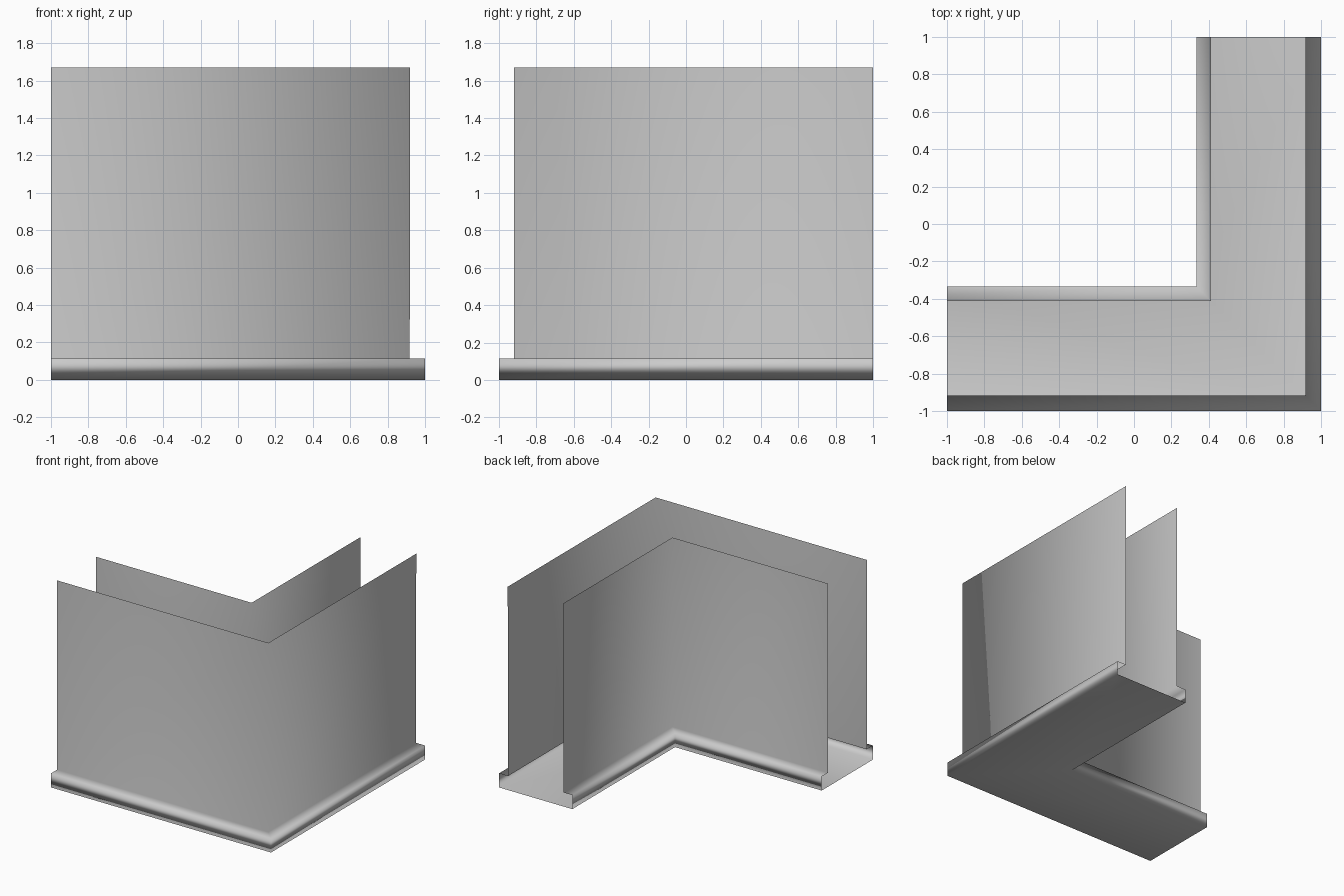
import bpy
import bmesh

cube = bpy.data.objects.get("Cube")
if cube:
    bpy.data.objects.remove(cube, do_unlink=True)

# One plain grey for the whole shell
grey = bpy.data.materials.new("plain_grey")
grey.use_nodes = True
colour = (0.6, 0.6, 0.6, 1)
grey.diffuse_color = colour
grey.node_tree.nodes["Principled BSDF"].inputs["Base Color"].default_value = colour

HEIGHT, LIP, WIDTH, LEDGE = 1.67, 0.115, 0.667, 0.08

# Cross-section as (distance in from the outer side, height):
# outer wall, outer ledge, skirting, floor, inner skirting, inner ledge, inner wall
profile = [
    (LEDGE, HEIGHT), (LEDGE + 0.002, LIP), (0, LIP), (0, 0),
    (WIDTH, 0), (WIDTH, LIP), (WIDTH - LEDGE, LIP), (WIDTH - LEDGE, HEIGHT),
]


def station_points(d, z):
    """Left end, mitred corner and back end of one line of the profile."""
    return [(-1, d - 1, z), (1 - d, d - 1, z), (1 - d, 1, z)]


# Sweep the cross-section round the corner, with open ends
bm = bmesh.new()
rows = [[bm.verts.new(p) for p in station_points(d, z)] for d, z in profile]
for upper, lower in zip(rows, rows[1:]):
    for i in range(2):
        face = bm.faces.new((lower[i], lower[i + 1], upper[i + 1], upper[i]))
        face.smooth = True

mesh = bpy.data.meshes.new("corner_wall")
bm.to_mesh(mesh)
bm.free()
mesh.materials.append(grey)
wall = bpy.data.objects.new("corner_wall", mesh)
bpy.context.collection.objects.link(wall)

# Soft shading led by the large faces
soften = wall.modifiers.new("soft_shading", 'WEIGHTED_NORMAL')
soften.mode = 'FACE_AREA'
soften.weight = 50
soften.keep_sharp = False
